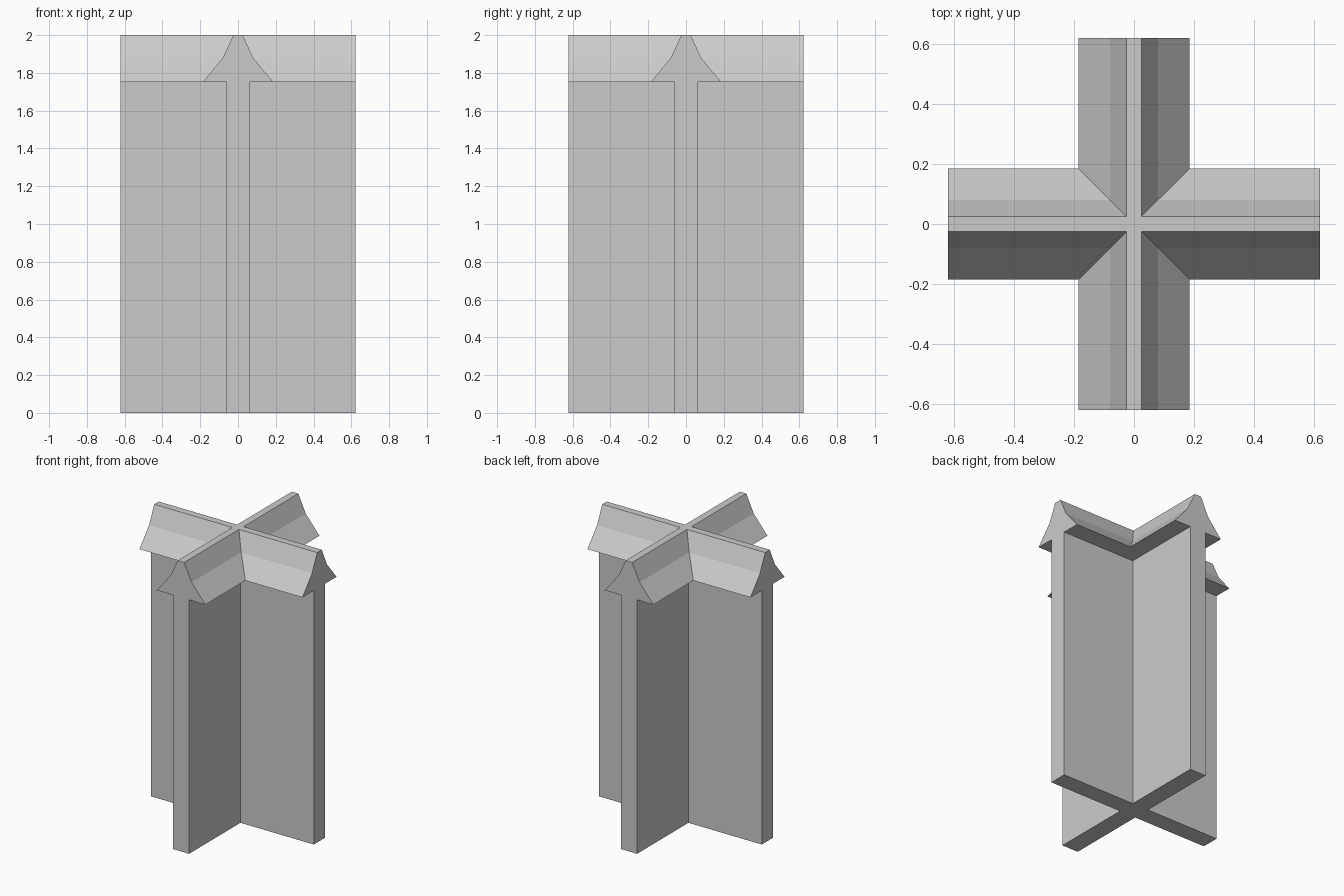
import bpy, bmesh

if "Cube" in bpy.data.objects:
    bpy.data.objects.remove(bpy.data.objects["Cube"])

ARM = 0.622  # arm length from the centre
# (half thickness, height) of the arm profile: straight shaft, barbed ledge, tapering cap
PROFILE = [(0.062, 0.0), (0.062, 1.752), (0.186, 1.752), (0.081, 1.878), (0.025, 2.0)]


def plus_ring(bm, w, z):
    """Twelve corners of a plus outline, three per arm, counter-clockwise."""
    pts = []
    x_axis, y_axis = (1, 0), (0, 1)
    for _ in range(4):
        for a, b in ((ARM, -w), (ARM, w), (w, w)):
            pts.append((a * x_axis[0] + b * y_axis[0], a * x_axis[1] + b * y_axis[1], z))
        x_axis, y_axis = y_axis, (-x_axis[0], -x_axis[1])
    return [bm.verts.new(p) for p in pts]


bm = bmesh.new()
rings = [plus_ring(bm, w, z) for w, z in PROFILE]

# Long sides of the arms, mitred at the inner corners
for lo, hi in zip(rings, rings[1:]):
    for i in range(12):
        if i % 3:
            j = (i + 1) % 12
            bm.faces.new((lo[i], lo[j], hi[j], hi[i]))

# Flat arrow-shaped arm ends
for i in range(0, 12, 3):
    bm.faces.new([r[i + 1] for r in rings] + [r[i] for r in reversed(rings)])

# Bottom and top
bm.faces.new(reversed(rings[0]))
bm.faces.new(rings[-1])
bmesh.ops.recalc_face_normals(bm, faces=bm.faces)

mesh = bpy.data.meshes.new("cross_post")
bm.to_mesh(mesh)
bm.free()
post = bpy.data.objects.new("cross_post", mesh)
bpy.context.collection.objects.link(post)
